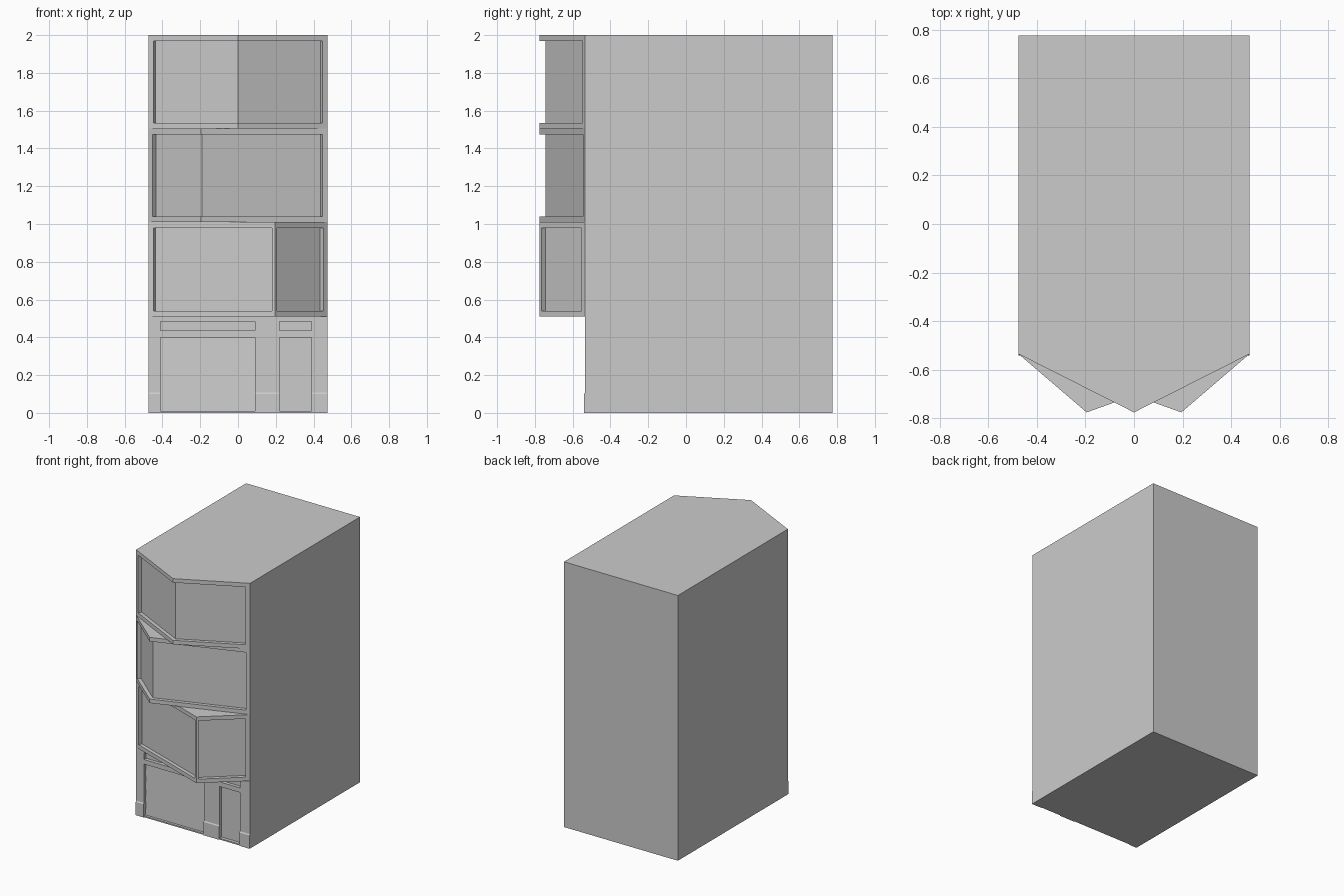
import bpy, bmesh
from mathutils import Vector

if "Cube" in bpy.data.objects:
    bpy.data.objects.remove(bpy.data.objects["Cube"])

W, YF, YB, YA = 0.475, -0.535, 0.775, -0.775   # half width, wall, back, bay tip
DEPTH = 0.027                                   # window recess


def finish(name, bm):
    me = bpy.data.meshes.new(name)
    bm.normal_update()
    bm.to_mesh(me)
    bm.free()
    ob = bpy.data.objects.new(name, me)
    bpy.context.collection.objects.link(ob)
    return ob


def bay_floor(name, apex, z0, z1, wrap, roof=False):
    """Storey with a pointed bay; glazing wraps the corner or is split by a post."""
    bm = bmesh.new()
    plan = [(-W, YF), (apex, YA), (W, YF), (W, YB), (-W, YB)]
    lo = [bm.verts.new((x, y, z0)) for x, y in plan]
    hi = [bm.verts.new((x, y, z1)) for x, y in plan]
    sides = []
    for i in range(5):
        j = (i + 1) % 5
        sides.append(bm.faces.new((lo[i], lo[j], hi[j], hi[i])))
    bm.faces.new(lo[2::-1])                      # soffit of the bay
    bm.faces.new(hi if roof else hi[:3])         # roof or ledge
    bm.normal_update()
    glass = sides[:2]
    if wrap:
        bmesh.ops.inset_region(bm, faces=glass, thickness=0.03, use_even_offset=True)
        bm.normal_update()
        bmesh.ops.inset_region(bm, faces=glass, thickness=0, depth=-DEPTH,
                               use_even_offset=True)
    else:
        bmesh.ops.inset_individual(bm, faces=glass, thickness=0.03, use_even_offset=True)
        for f in glass:                          # slimmer corner post
            for v in f.verts:
                if abs(v.co.x - apex) < 0.06:
                    v.co.x += (apex - v.co.x) * 0.45
                    v.co.y += (YA - v.co.y) * 0.45
        bm.normal_update()
        bmesh.ops.inset_individual(bm, faces=glass, thickness=0, depth=-DEPTH)
    finish(name, bm)


def extrude_x(name, profile, x0, x1):
    """Solid from a (y, z) profile run along x."""
    bm = bmesh.new()
    f = bm.faces.new([bm.verts.new((x0, y, z)) for y, z in profile])
    r = bmesh.ops.extrude_face_region(bm, geom=[f], use_keep_orig=True)
    bmesh.ops.translate(bm, vec=(x1 - x0, 0, 0),
                        verts=[v for v in r['geom'] if isinstance(v, bmesh.types.BMVert)])
    bmesh.ops.recalc_face_normals(bm, faces=bm.faces)
    finish(name, bm)


# Ground storey: gridded front wall with recessed doors and transoms
bm = bmesh.new()
xs = [-W, -0.41, 0.09, 0.22, 0.39, W]
zs = [0, 0.01, 0.40, 0.435, 0.485, 0.51]
grid = [[bm.verts.new((x, YF, z)) for x in xs] for z in zs]
openings = []
for r in range(5):
    for c in range(5):
        f = bm.faces.new((grid[r][c], grid[r][c + 1], grid[r + 1][c + 1], grid[r + 1][c]))
        if r in (1, 3) and c in (1, 3):
            openings.append(f)
back = [bm.verts.new(p) for p in ((-W, YB, 0), (W, YB, 0), (W, YB, 0.51), (-W, YB, 0.51))]
bm.faces.new(back[::-1])
bm.faces.new([row[-1] for row in grid][::-1] + [back[2], back[1]][::-1])
bm.faces.new([row[0] for row in grid] + [back[3], back[0]])
bm.faces.new(grid[0][::-1] + back[:2])
bmesh.ops.recalc_face_normals(bm, faces=bm.faces)
bm.normal_update()
for f in openings:
    if f.normal.y > 0:
        bmesh.ops.reverse_faces(bm, faces=bm.faces)
        break
bm.normal_update()
bmesh.ops.inset_individual(bm, faces=openings, thickness=0, depth=-0.025)
finish("ground_floor", bm)

# Garage door slats, each leaning slightly outward at the foot
yd = YF + 0.025
for i in range(4):
    z = 0.01 + i * 0.0975
    extrude_x(f"garage_slat_{i + 1}",
              [(yd, z), (yd - 0.006, z), (yd - 0.001, z + 0.0975), (yd, z + 0.0975)],
              -0.41, 0.09)

# Plinth pieces between the openings
for i, (a, b) in enumerate(((-W, -0.41), (0.09, 0.22), (0.39, W))):
    extrude_x(f"plinth_{i + 1}",
              [(YF, 0), (YF - 0.005, 0), (YF - 0.005, 0.10), (YF, 0.108)], a, b)

# Upper storeys
bay_floor("second_floor", 0.195, 0.51, 1.01, wrap=False)
bay_floor("third_floor", -0.195, 1.01, 1.505, wrap=True)
bay_floor("top_floor", 0.0, 1.505, 2.0, wrap=True, roof=True)
